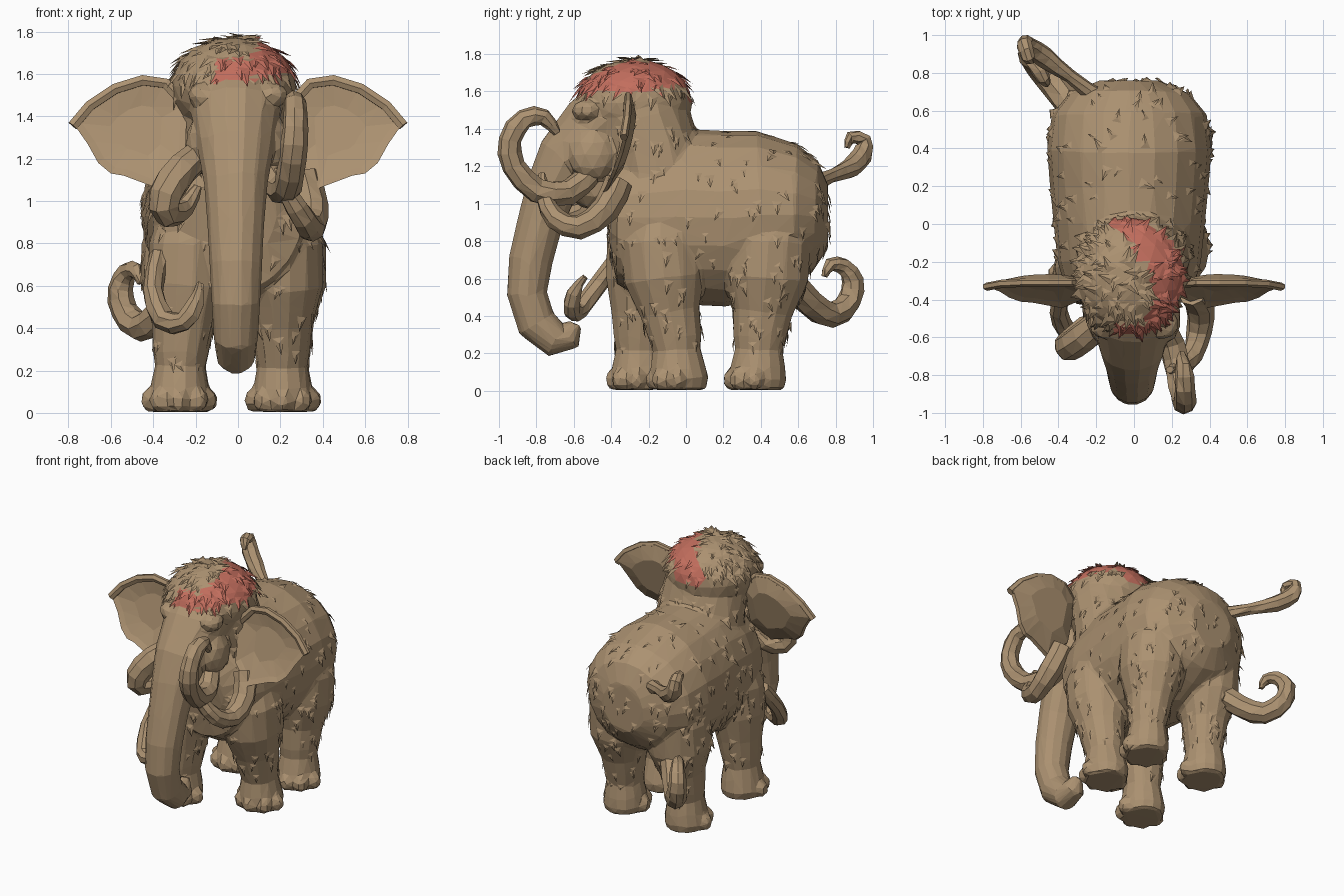
import bpy, bmesh, math, random
from mathutils import Vector, Matrix

random.seed(4)
cube = bpy.data.objects.get("Cube")
if cube:
    bpy.data.objects.remove(cube)


def material(name, rgb):
    m = bpy.data.materials.new(name)
    m.use_nodes = True
    m.diffuse_color = (*rgb, 1)
    m.node_tree.nodes["Principled BSDF"].inputs["Base Color"].default_value = (*rgb, 1)
    return m


TAN = material("tan_hide", (0.41, 0.285, 0.165))
RED = material("red_hair", (0.54, 0.155, 0.11))


def is_red(p):
    # crescent patch along the left side of the crown, reaching round the forehead
    edge = -.115 if p.y < -.535 and p.z < 1.68 else .1 - 1.6 * (p.y + .38) ** 2
    low = 1.585 + .15 * max(0, p.y + .3) if p.x > .08 else 1.56
    return p.z > low and p.x > edge


def paint(me):
    me.materials.append(TAN)
    me.materials.append(RED)
    for f in me.polygons:
        f.material_index = int(is_red(f.center))


def finish(bm, name, patch=False):
    bmesh.ops.recalc_face_normals(bm, faces=bm.faces[:])
    me = bpy.data.meshes.new(name)
    bm.to_mesh(me)
    bm.free()
    if patch:
        paint(me)
    else:
        me.materials.append(TAN)
    ob = bpy.data.objects.new(name, me)
    bpy.context.collection.objects.link(ob)
    return ob


def wobble(a):
    return Vector([random.uniform(-a, a) for _ in range(3)])


def add_loft(bm, sections, side, sides=12, rough=0.0):
    # sections are (point, half width, half depth), swept along their path
    pts = [Vector(s[0]) for s in sections]
    side = Vector(side)
    rings = []
    for i, (p, (_, rx, ry)) in enumerate(zip(pts, sections)):
        t = (pts[min(i + 1, len(pts) - 1)] - pts[max(i - 1, 0)]).normalized()
        side = (side - t * side.dot(t)).normalized()
        up = t.cross(side)
        ring = []
        for k in range(sides):
            a = math.tau * k / sides
            v = p + side * rx * math.cos(a) + up * ry * math.sin(a) + wobble(rough)
            ring.append(bm.verts.new(v))
        rings.append(ring)
    for a, b in zip(rings, rings[1:]):
        for k in range(sides):
            n = (k + 1) % sides
            bm.faces.new((a[k], a[n], b[k]))
            bm.faces.new((a[n], b[n], b[k]))
    bm.faces.new(rings[0][::-1])
    bm.faces.new(rings[-1])


def add_blob(bm, centre, radii, sub=2):
    m = Matrix.Translation(centre) @ Matrix.Diagonal((*radii, 1))
    bmesh.ops.create_icosphere(bm, subdivisions=sub, radius=1, matrix=m)


def spline(points, steps=2):
    # Catmull-Rom through (x, y, z, radius)
    q = [Vector(p) for p in points]
    out = []
    for i in range(len(q) - 1):
        a, b, c, d = q[max(i - 1, 0)], q[i], q[i + 1], q[min(i + 2, len(q) - 1)]
        for s in range(steps):
            t = s / steps
            out.append(0.5 * (2 * b + (c - a) * t + (2 * a - 5 * b + 4 * c - d) * t * t
                              + (3 * b - a - 3 * c + d) * t ** 3))
    return out + [q[-1]]


def curl(name, points):
    bm = bmesh.new()
    sec = [(p.to_3d(), p.w, p.w) for p in spline(points)]
    t = sec[1][0] - sec[0][0]
    add_loft(bm, sec, t.orthogonal(), 8, 0.004)
    return finish(bm, name)


def tufts(name, source, count, size, keep, patch=False):
    # flat pointed locks of hair scattered on a surface, hanging downwards
    me = source.data
    faces = [f for f in me.polygons if keep(f.center) and f.normal.z > -.5]
    picks = random.choices(faces, weights=[f.area for f in faces], k=count)
    bm = bmesh.new()
    for f in picks:
        c = [me.vertices[i].co for i in f.vertices]
        w = [random.random() for _ in c]
        p = sum((v * k for v, k in zip(c, w)), Vector()) / sum(w)
        n = f.normal
        d = Vector((0, 0, -1)) + wobble(0.4) + Vector((n.x, n.y, 0)) * 0.3
        d = (d - n * d.dot(n)).normalized()
        s = n.cross(d)
        k = size * random.uniform(0.7, 1.3)
        corners = (p + s * k * 0.5, p - s * k * 0.5, p + d * k * 1.4 + n * k * 0.28,
                   p + n * k * 0.2 + d * k * 0.4)
        v = [bm.verts.new(co) for co in corners]
        for tri in ((0, 1, 2), (0, 2, 3), (1, 3, 2), (0, 3, 1)):
            bm.faces.new([v[i] for i in tri])
    return finish(bm, name, patch)


# torso, swept from chest to rump
bm = bmesh.new()
profile = [(-.43, .92, .2, .22), (-.37, .93, .33, .36), (-.2, .92, .38, .45), (0, .93, .4, .47),
           (.2, .92, .42, .47), (.4, .94, .435, .45), (.58, .94, .41, .38), (.69, .93, .32, .3),
           (.76, .93, .16, .17)]
add_loft(bm, [((-.025, y, z), rx, rz) for y, z, rx, rz in profile], (1, 0, 0), 20)

# neck and domed crown
neck = [((0, -.12, 1.05), .32, .29), ((0, -.18, 1.3), .3, .25),
        ((0, -.24, 1.46), .28, .26), ((-.01, -.27, 1.58), .26, .26)]
add_loft(bm, neck, (1, 0, 0), 16)
add_blob(bm, (-.02, -.275, 1.54), (.295, .31, .235), 3)

# face running into the trunk
trunk = [(-.34, 1.5, .24, .21), (-.5, 1.4, .21, .19), (-.64, 1.24, .18, .165),
         (-.72, 1.08, .15, .14), (-.78, .9, .135, .125), (-.83, .7, .125, .12),
         (-.85, .52, .115, .11), (-.8, .36, .105, .11), (-.7, .275, .095, .1),
         (-.62, .29, .075, .075), (-.59, .36, .035, .035)]
add_loft(bm, [((-.01, y, z), rx, ry) for y, z, rx, ry in trunk], (1, 0, 0), 14)

# jaw, brows and cheeks
add_blob(bm, (0, -.48, 1.12), (.15, .17, .16))
for sx in (-1, 1):
    add_blob(bm, (sx * .16, -.53, 1.5), (.08, .08, .06))
    add_blob(bm, (sx * .17, -.5, 1.26), (.08, .13, .14))

# legs with flared feet and toes: foot x, y, then hip shift x, y and hip size
legs = [(.21, -.035, -.01, -.1, .2), (-.28, -.25, .04, .02, .18),
        (.215, .38, -.01, .06, .21), (-.275, .38, .03, .06, .21)]
for x, y, dx, dy, hip in legs:
    shape = [(.005, .13, 0), (.06, .145, 0), (.13, .135, .1), (.22, .118, .15), (.28, .13, .2),
             (.42, .148, .5), (.6, hip, .8), (.8, hip, 1), (.95, hip * .7, 1)]
    rows = [((x + dx * t, y + dy * t, z), r, r * 1.1) for z, r, t in shape]
    add_loft(bm, rows, (1, 0, 0), 14)
    for i in range(5):
        a = math.radians(-90 + (i - 2) * 42)
        add_blob(bm, (x + .13 * math.cos(a), y + .13 * math.sin(a), .06), (.052, .052, .06))

# blend everything into one faceted skin
body = finish(bm, "body")
remesh = body.modifiers.new("blend", "REMESH")
remesh.mode, remesh.voxel_size = "VOXEL", .016
smooth = body.modifiers.new("soften", "SMOOTH")
smooth.factor, smooth.iterations = .5, 2
body.modifiers.new("facet", "DECIMATE").ratio = .035
graph = bpy.context.evaluated_depsgraph_get()
skin = bpy.data.meshes.new_from_object(body.evaluated_get(graph))
skin.materials.clear()
paint(skin)
skin.shade_flat()
body.modifiers.clear()
body.data = skin

# shaggy hair
tufts("body_hair", body, 210, .048, lambda p: p.y > -.42 and .6 < p.z < 1.5)
tufts("leg_hair", body, 110, .045, lambda p: p.y > -.45 and .2 < p.z < .6)
tufts("head_hair", body, 150, .06, lambda p: p.z > 1.575, True)

# ears, cupped to the front with a rolled upper rim
outline = [(.24, 1.46), (.34, 1.57), (.45, 1.585), (.58, 1.545), (.7, 1.465), (.78, 1.37),
           (.71, 1.27), (.66, 1.18), (.6, 1.13), (.54, 1.12), (.38, 1.06), (.25, 1.18)]
for sx, label in ((1, "left"), (-1, "right")):
    bm = bmesh.new()
    mid = Vector((.46, 1.34))

    def ear_ring(scale, depth):
        ring = []
        for o in outline:
            q = mid + (Vector(o) - mid) * scale
            y = -.29 - .5 * (1.58 - q.y) ** 2 + depth
            ring.append(bm.verts.new((sx * q.x, y, q.y)))
        return ring

    rings = [ear_ring(s, d) for s, d in ((.45, .0), (.86, -.01), (1, -.02), (.97, 0), (.55, .03))]
    for a, b in zip(rings, rings[1:]):
        for k in range(len(a)):
            n = (k + 1) % len(a)
            bm.faces.new((a[k], a[n], b[k]))
            bm.faces.new((a[n], b[n], b[k]))
    bm.faces.new(rings[0])
    bm.faces.new(rings[-1])
    rim = [((sx * x, -.31 - .5 * (1.58 - z) ** 2, z - .015), .022, .028) for x, z in outline[:6]]
    add_loft(bm, rim, (0, 1, 0), 6)
    finish(bm, label + "_ear")

# tusks and the other curling limbs: x, y, z, radius along each path
curl("left_upper_tusk", [(.14, -.52, 1.15, .065), (.2, -.63, 1.06, .07), (.235, -.8, 1.07, .068),
     (.26, -.92, 1.2, .065), (.27, -.94, 1.34, .062), (.27, -.865, 1.455, .055),
     (.26, -.76, 1.46, .045), (.25, -.69, 1.38, .02)])
curl("left_lower_tusk", [(.31, -.36, 1.12, .075), (.35, -.43, .97, .075), (.345, -.57, .875, .068),
     (.31, -.7, .92, .057), (.24, -.755, 1.03, .046), (.19, -.77, 1.16, .02)])
curl("right_upper_tusk", [(-.14, -.48, 1.26, .065), (-.26, -.59, 1.15, .08),
     (-.345, -.65, 1.03, .08), (-.33, -.62, .945, .07), (-.25, -.53, .97, .05),
     (-.19, -.5, 1.07, .02)])
curl("right_lower_tusk", [(-.37, -.34, .74, .05), (-.4, -.46, .58, .048), (-.35, -.57, .44, .055),
     (-.26, -.61, .43, .05), (-.2, -.6, .52, .04), (-.18, -.54, .61, .015)])
curl("upper_tail", [(-.18, .66, 1.1, .05), (-.34, .78, 1.15, .037), (-.47, .88, 1.19, .055),
     (-.56, .94, 1.26, .055), (-.58, .95, 1.34, .04), (-.56, .88, 1.355, .034),
     (-.55, .86, 1.3, .015)])
curl("lower_tail", [(-.26, .54, .6, .08), (-.36, .66, .47, .075), (-.46, .78, .405, .072),
     (-.535, .875, .48, .066), (-.555, .89, .59, .058), (-.52, .84, .665, .046),
     (-.48, .77, .67, .036), (-.46, .74, .61, .015)])
